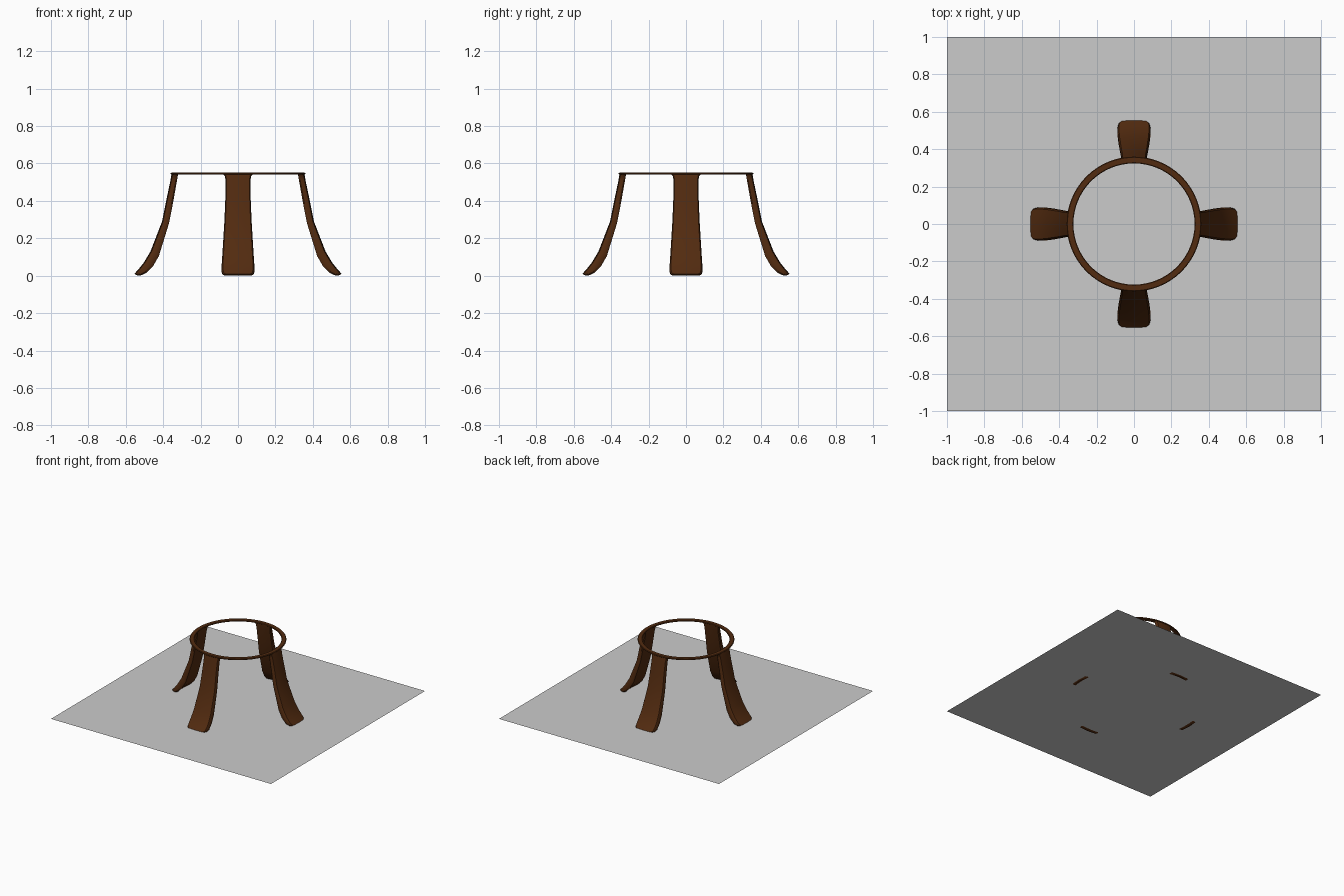
import bpy, bmesh
from math import cos, sin, pi, sqrt

if "Cube" in bpy.data.objects:
    bpy.data.objects.remove(bpy.data.objects["Cube"])

wood = bpy.data.materials.new("dark_wood")
wood.diffuse_color = (0.085, 0.024, 0.005, 1)
wood.use_nodes = True
wood.node_tree.nodes["Principled BSDF"].inputs["Base Color"].default_value = wood.diffuse_color


def make(name, bm, mat=None, angle=None):
    bmesh.ops.recalc_face_normals(bm, faces=bm.faces)
    mesh = bpy.data.meshes.new(name)
    bm.to_mesh(mesh)
    bm.free()
    ob = bpy.data.objects.new(name, mesh)
    bpy.context.collection.objects.link(ob)
    if mat:
        mesh.materials.append(mat)
    if angle:
        bpy.ops.object.select_all(action='DESELECT')
        ob.select_set(True)
        bpy.context.view_layer.objects.active = ob
        bpy.ops.object.shade_smooth_by_angle(angle=angle)
    return ob


# Floor square, the feet just touch through it
bm = bmesh.new()
bmesh.ops.create_grid(bm, x_segments=1, y_segments=1, size=1)
bmesh.ops.translate(bm, verts=bm.verts, vec=(0, 0, 0.006))
make("floor", bm)

# Flat top ring with softened section
N = 64
section = [(.324, .543), (.327, .540), (.357, .540), (.360, .543),
           (.360, .548), (.356, .551), (.328, .551), (.324, .548)]
bm = bmesh.new()
loops = [[bm.verts.new((r * cos(2 * pi * i / N), r * sin(2 * pi * i / N), z))
          for r, z in section] for i in range(N)]
for i in range(N):
    a, b = loops[i], loops[(i + 1) % N]
    for j in range(len(section)):
        k = (j + 1) % len(section)
        bm.faces.new((a[j], a[k], b[k], b[j]))
make("top_ring", bm, wood, pi / 5)

# Leg stations: outer r, outer z, inner r, inner z, half width
stations = [
    (.354, .548, .328, .546, .085), (.357, .535, .329, .533, .071),
    (.361, .51, .332, .508, .066), (.382, .41, .351, .40, .068),
    (.406, .29, .375, .28, .073), (.468, .13, .430, .105, .083),
    (.505, .068, .462, .050, .087), (.530, .037, .498, .014, .088),
    (.548, .017, .522, .003, .083), (.554, .010, .535, .000, .072)]


def leg(name, turn):
    bm = bmesh.new()
    rows = []
    # across: (fraction of half width, depth from inner 0 to outer 1)
    shape = [(-.92, 1), (-.5, 1), (0, 1), (.5, 1), (.92, 1), (1, .75), (1, .25),
             (.92, 0), (.5, 0), (0, 0), (-.5, 0), (-.92, 0), (-1, .25), (-1, .75)]
    for ro, zo, ri, zi, w in stations:
        row = []
        for u, d in shape:
            x = u * w
            r, z = ri + (ro - ri) * d, zi + (zo - zi) * d
            y = sqrt(r * r - x * x)      # bowed to follow the ring
            row.append(bm.verts.new((y * cos(turn) - x * sin(turn),
                                     y * sin(turn) + x * cos(turn), z)))
        rows.append(row)
    n = len(shape)
    for a, b in zip(rows, rows[1:]):
        for j in range(n):
            bm.faces.new((a[j], a[(j + 1) % n], b[(j + 1) % n], b[j]))
    bm.faces.new(rows[0])
    bm.faces.new(rows[-1])
    make(name, bm, wood, pi / 5)


for i, side in enumerate(("right", "back", "left", "front")):
    leg(side + "_leg", i * pi / 2)
